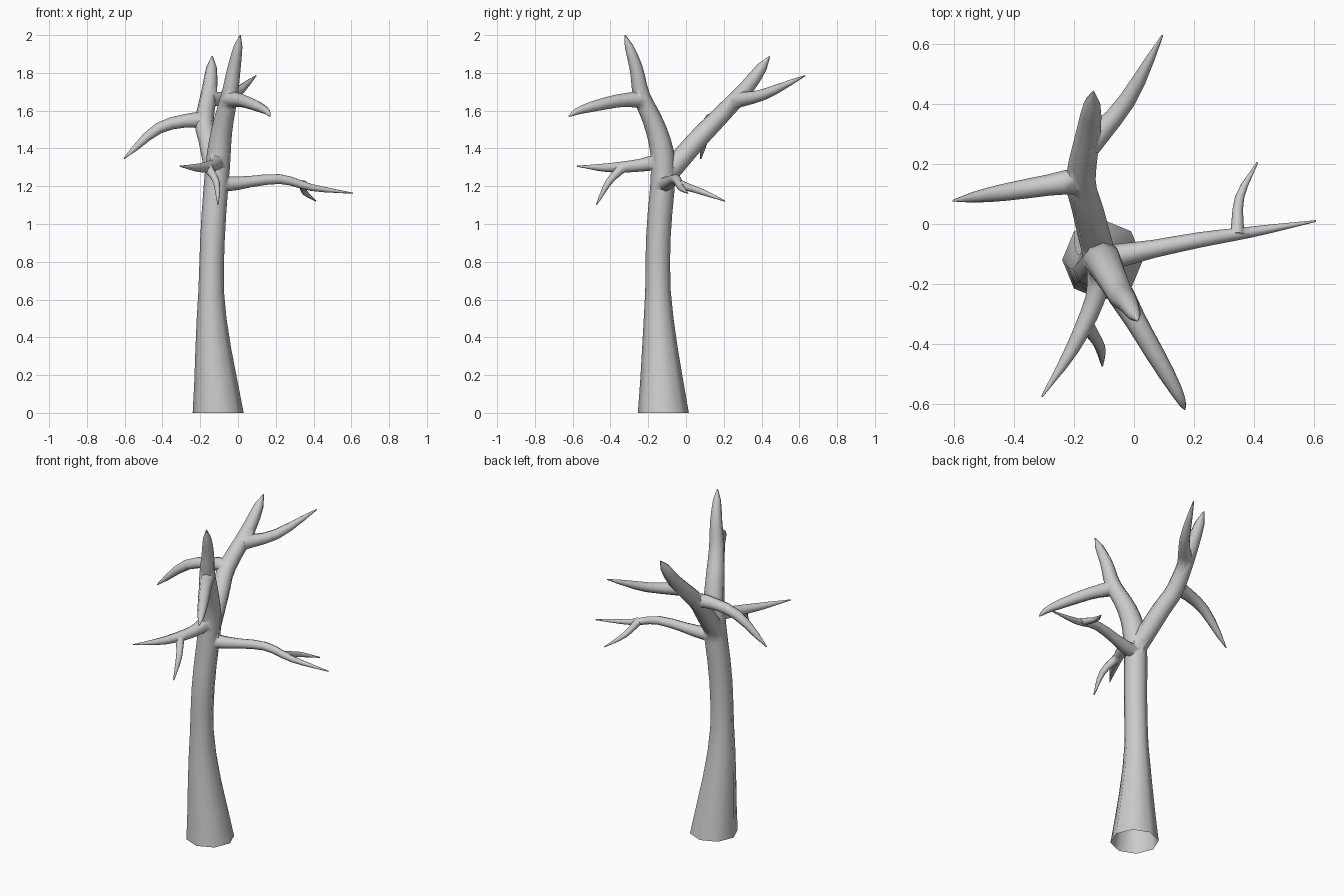
import bpy, bmesh, math
from mathutils import Vector

if "Cube" in bpy.data.objects:
    bpy.data.objects.remove(bpy.data.objects["Cube"])

SIDES = 8


def smooth_path(points, cuts=3):
    """Catmull-Rom curve through the points."""
    p = [Vector(q) for q in points]
    p = [p[0] * 2 - p[1]] + p + [p[-1] * 2 - p[-2]]
    out = []
    for a, b, c, d in zip(p, p[1:], p[2:], p[3:]):
        for k in range(cuts):
            t = k / cuts
            out.append(b + ((c - a) * t + (a * 2 - b * 5 + c * 4 - d) * t ** 2
                            + (b * 3 - a - c * 3 + d) * t ** 3) / 2)
    return out + [p[-2]]


def limb(name, points, radius):
    """Eight-sided tube along a curve; radius(s, z) gives its thickness, the tip is rounded."""
    path = smooth_path(points)
    lengths = [0]
    for a, b in zip(path, path[1:]):
        lengths.append(lengths[-1] + (b - a).length)
    total = lengths[-1]
    bm = bmesh.new()
    rings, u = [], None
    for i, c in enumerate(path):
        t = (path[min(i + 1, len(path) - 1)] - path[max(i - 1, 0)]).normalized()
        if c.z == 0:
            t = Vector((0, 0, 1))
        if u is None:
            u = Vector((0, 0, 1)) if abs(t.x) > 0.8 else Vector((1, 0, 0))
        u = (u - t * u.dot(t)).normalized()
        v = t.cross(u)
        s = lengths[i] / total
        r = max(radius(s, c.z) * math.sqrt(max(0, 1 - s ** (15 * total))), 0.003)
        rings.append([bm.verts.new(c + r * (u * math.cos(a) + v * math.sin(a)))
                      for a in (math.tau * k / SIDES for k in range(SIDES))])
    for lo, hi in zip(rings, rings[1:]):
        for k in range(SIDES):
            n = (k + 1) % SIDES
            bm.faces.new((lo[k], lo[n], hi[n], hi[k]))
    bm.faces.new(rings[0][::-1])
    bm.faces.new(rings[-1])
    bmesh.ops.recalc_face_normals(bm, faces=bm.faces[:])
    mesh = bpy.data.meshes.new(name)
    bm.to_mesh(mesh)
    bm.free()
    ob = bpy.data.objects.new(name, mesh)
    bpy.context.collection.objects.link(ob)
    return ob


def trunk_radius(s, z):
    """Flared foot, even stem, tapering leader."""
    return 0.065 + 0.07 * max(0, 1 - z / 0.7) ** 1.3 - 0.06 * max(0, z - 1.34)


def branch(name, r0, r1, points, flare=0.25):
    """Tapered limb with a flared root, welded into the tree."""
    part = limb(name, points, lambda s, z: (r0 + (r1 - r0) * s * s)
                * (1 + flare * max(0, 1 - s / 0.25)))
    mod = tree.modifiers.new(name, 'BOOLEAN')
    mod.operation, mod.solver, mod.object = 'UNION', 'EXACT', part
    bpy.ops.object.modifier_apply(modifier=mod.name)
    bpy.data.objects.remove(part)


# Trunk running up into the front leader
tree = limb("tree", [(-0.105, -0.12, 0), (-0.14, -0.145, 0.5), (-0.135, -0.147, 0.92),
                     (-0.108, -0.12, 1.3), (-0.085, -0.158, 1.5), (-0.045, -0.235, 1.68),
                     (-0.02, -0.265, 1.83), (0.012, -0.323, 2)], trunk_radius)
bpy.context.view_layer.objects.active = tree
tree.select_set(True)

# Back leader with its two forks
branch("back_leader", 0.055, 0.03, [(-0.115, -0.11, 1.25), (-0.155, 0.05, 1.435),
       (-0.178, 0.15, 1.54), (-0.15, 0.32, 1.72), (-0.136, 0.443, 1.888)], flare=0)
branch("back_fork", 0.034, 0.007, [(-0.15, 0.265, 1.655), (-0.025, 0.41, 1.685),
       (0.095, 0.63, 1.785)])
branch("left_fork", 0.036, 0.012, [(-0.175, 0.145, 1.53), (-0.235, 0.138, 1.55),
       (-0.42, 0.108, 1.507), (-0.605, 0.078, 1.345)])

# Fork of the front leader
branch("front_fork", 0.036, 0.02, [(-0.045, -0.235, 1.66), (0.03, -0.365, 1.651),
       (0.14, -0.555, 1.605), (0.17, -0.62, 1.57)])

# Long right branch and its twig
branch("right_branch", 0.031, 0.005, [(-0.105, -0.115, 1.212), (0, -0.096, 1.216),
       (0.22, -0.053, 1.238), (0.39, -0.027, 1.193), (0.608, 0.01, 1.163)], flare=0.4)
branch("right_twig", 0.019, 0.006, [(0.345, -0.035, 1.21), (0.353, 0.09, 1.168),
       (0.412, 0.205, 1.122)])

# Low front branch and its twig
branch("front_branch", 0.035, 0.005, [(-0.112, -0.125, 1.335), (-0.13, -0.25, 1.31),
       (-0.205, -0.415, 1.298), (-0.308, -0.577, 1.306)])
branch("front_twig", 0.021, 0.008, [(-0.157, -0.34, 1.295), (-0.114, -0.41, 1.22),
       (-0.106, -0.474, 1.102)])

# Open the underside of the trunk
bm = bmesh.new()
bm.from_mesh(tree.data)
base = [f for f in bm.faces if all(v.co.z < 0.001 for v in f.verts)]
bmesh.ops.delete(bm, geom=base, context='FACES_ONLY')
bm.to_mesh(tree.data)
bm.free()
bpy.ops.object.shade_smooth_by_angle(angle=math.radians(65))
